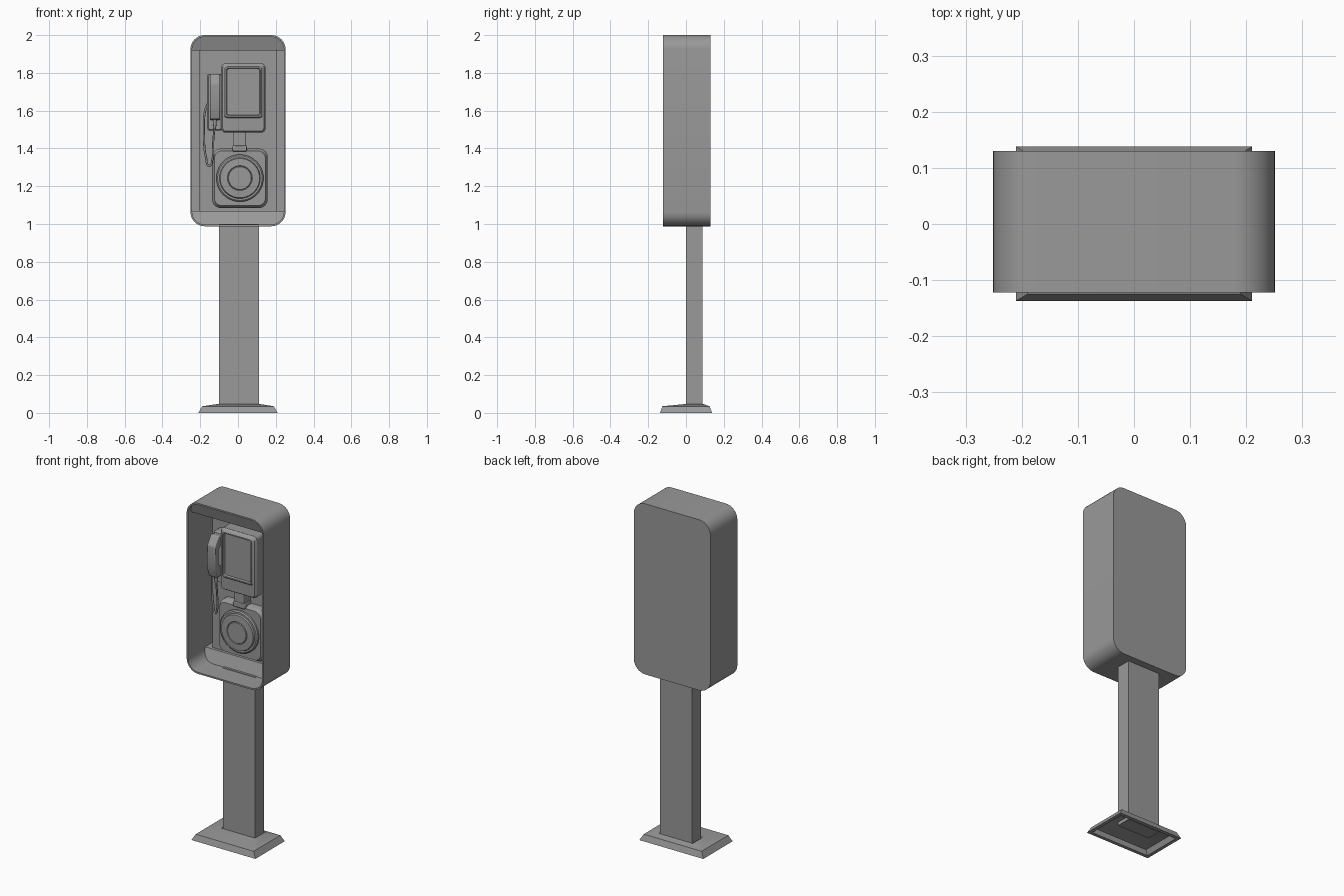
import bpy, bmesh, math

if "Cube" in bpy.data.objects:
    bpy.data.objects.remove(bpy.data.objects["Cube"])

GREY = bpy.data.materials.new("dark_grey")
GREY.diffuse_color = (.32, .32, .32, 1)
GREY.use_nodes = True
GREY.node_tree.nodes["Principled BSDF"].inputs["Base Color"].default_value = GREY.diffuse_color


def finish(name, bm, bevel=0.0):
    bmesh.ops.recalc_face_normals(bm, faces=bm.faces)
    me = bpy.data.meshes.new(name)
    bm.to_mesh(me)
    bm.free()
    me.materials.append(GREY)
    ob = bpy.data.objects.new(name, me)
    bpy.context.collection.objects.link(ob)
    if bevel:
        m = ob.modifiers.new("bevel", 'BEVEL')
        m.width, m.segments, m.limit_method = bevel, 2, 'ANGLE'
    bpy.ops.object.select_all(action='DESELECT')
    ob.select_set(True)
    bpy.context.view_layer.objects.active = ob
    bpy.ops.object.shade_smooth_by_angle(angle=math.radians(30))
    return ob


def loft(name, loops, caps=True, closed=False, bevel=0.0):
    """Skin a list of equal-length point loops."""
    bm = bmesh.new()
    rings = [[bm.verts.new(p) for p in lp] for lp in loops]
    pairs = list(zip(rings, rings[1:])) + ([(rings[-1], rings[0])] if closed else [])
    for a, b in pairs:
        n = len(a)
        for i in range(n):
            bm.faces.new((a[i], a[(i + 1) % n], b[(i + 1) % n], b[i]))
    if caps:
        bm.faces.new(rings[0])
        bm.faces.new(rings[-1])
    return finish(name, bm, bevel)


def rrect(cx, cz, hx, hz, r, y, seg=8):
    """Rounded rectangle in the xz plane at depth y."""
    pts = []
    for k, (sx, sz) in enumerate(((1, 1), (-1, 1), (-1, -1), (1, -1))):
        for i in range(seg + 1):
            a = math.pi / 2 * (k + i / seg)
            pts.append((cx + sx * (hx - r) + r * math.cos(a), y,
                        cz + sz * (hz - r) + r * math.sin(a)))
    return pts


def circle(cx, cz, r, y, n=40):
    return [(cx + r * math.cos(2 * math.pi * i / n), y,
             cz + r * math.sin(2 * math.pi * i / n)) for i in range(n)]


def rect(x0, x1, y0, y1, z):
    return [(x0, y0, z), (x1, y0, z), (x1, y1, z), (x0, y1, z)]


# Base foot: sloped hollow plate, and the post
loft("base_foot", [
    rect(-.19, .19, -.117, .117, 0), rect(-.21, .21, -.137, .138, 0),
    rect(-.19, .19, -.125, .125, .035), rect(-.107, .115, -.004, .091, .047),
    rect(-.10, .108, .003, .084, .04), rect(-.175, .175, -.11, .11, .027)],
    caps=False, closed=True)
loft("post", [rect(-.10, .111, 0, .087, .02), rect(-.10, .111, 0, .087, 1.0)])

# Housing shell: open front, straight walls, raised plate inside the back
ZC = 1.494
loft("housing", [
    rrect(0, ZC, .2515, .506, .075, .13), rrect(0, ZC, .2515, .506, .075, -.122),
    rrect(0, ZC, .243, .497, .068, -.122), rrect(0, ZC, .243, .497, .068, .11)])
loft("back_plate", [rect(-.207, .205, .057, .12, 1.03), rect(-.207, .205, .057, .12, 1.95)])


# Sloped sill and header strips following the rounded ends of the housing
def end_strip(name, top, y_end, y_lip):
    h = .074
    inner = rrect(0, ZC, .245, .499, h, 0)
    lim = ZC + (.499 - h) * (1 if top else -1)
    pts = [p for p in inner if (p[2] >= lim - 1e-5 if top else p[2] <= lim + 1e-5)]
    front = [(x, y_lip + (y_end - y_lip) * abs(z - lim) / h, z) for x, _, z in pts]
    loft(name, [front, [(x, .115, z) for x, _, z in pts]])


end_strip("sill", False, .012, .04)
end_strip("header", True, -.113, -.09)

# Display unit with recessed screen
loft("display_unit", [
    rrect(.028, 1.667, .117, .183, .022, .06), rrect(.028, 1.667, .117, .183, .022, -.03),
    rrect(.028, 1.667, .109, .175, .018, -.042), rrect(.028, 1.70, .102, .138, .016, -.044),
    rrect(.028, 1.70, .097, .133, .014, -.05), rrect(.028, 1.70, .090, .126, .012, -.05),
    rrect(.028, 1.70, .086, .122, .010, -.040)])

# Neck between display and dial
loft("neck", [rect(-.025, .042, .0, .06, 1.38), rect(-.025, .042, .0, .06, 1.50)], bevel=.004)
loft("neck_collar", [rect(-.030, .047, -.006, .06, 1.385),
                     rect(-.030, .047, -.006, .06, 1.415)], bevel=.004)

# Dial box with chamfered front
loft("dial_box", [
    rrect(.010, 1.242, .147, .157, .045, .06), rrect(.010, 1.242, .147, .157, .045, .025),
    rrect(.010, 1.242, .135, .145, .04, .004)])

# Rotary dial rings
DX, DZ = .010, 1.243
loft("dial", [circle(DX, DZ, r, y) for r, y in (
    (.125, .01), (.125, -.006), (.118, -.012), (.108, -.012), (.104, -.022),
    (.066, -.024), (.063, -.021), (.060, -.026))])

# Handset cradle and handset
loft("cradle", [rrect(-.123, 1.645, .04, .15, .012, .065), rrect(-.123, 1.645, .04, .15, .012, .01),
                rrect(-.123, 1.645, .034, .144, .01, .0)])
profile = [(.002, 1.79), (-.045, 1.795), (-.080, 1.745), (-.084, 1.62), (-.062, 1.555),
           (.002, 1.55), (.002, 1.60), (-.046, 1.63), (-.046, 1.72), (.002, 1.745)]
loft("handset", [[(x, y, z) for y, z in profile] for x in (-.149, -.094)], bevel=.006)

# Cord strain relief and hanging cord
loft("cord_relief", [[(-.123 + r * math.cos(a), -.03 + r * math.sin(a), z)
                      for a in (i * math.pi / 6 for i in range(12))]
                     for r, z in ((.007, 1.51), (.012, 1.56))])
cu = bpy.data.curves.new("cord", 'CURVE')
cu.dimensions, cu.bevel_depth, cu.bevel_resolution = '3D', .0055, 2
cu.materials.append(GREY)
path = [(-.123, -.03, 1.52), (-.131, -.01, 1.44), (-.136, .0, 1.34), (-.152, .005, 1.308),
        (-.169, .01, 1.35), (-.180, .015, 1.48), (-.174, .02, 1.60), (-.155, .03, 1.65)]
sp = cu.splines.new('BEZIER')
sp.bezier_points.add(len(path) - 1)
for bp, co in zip(sp.bezier_points, path):
    bp.co = co
    bp.handle_left_type = bp.handle_right_type = 'AUTO'
sp.resolution_u = 6
bpy.context.collection.objects.link(bpy.data.objects.new("cord", cu))
